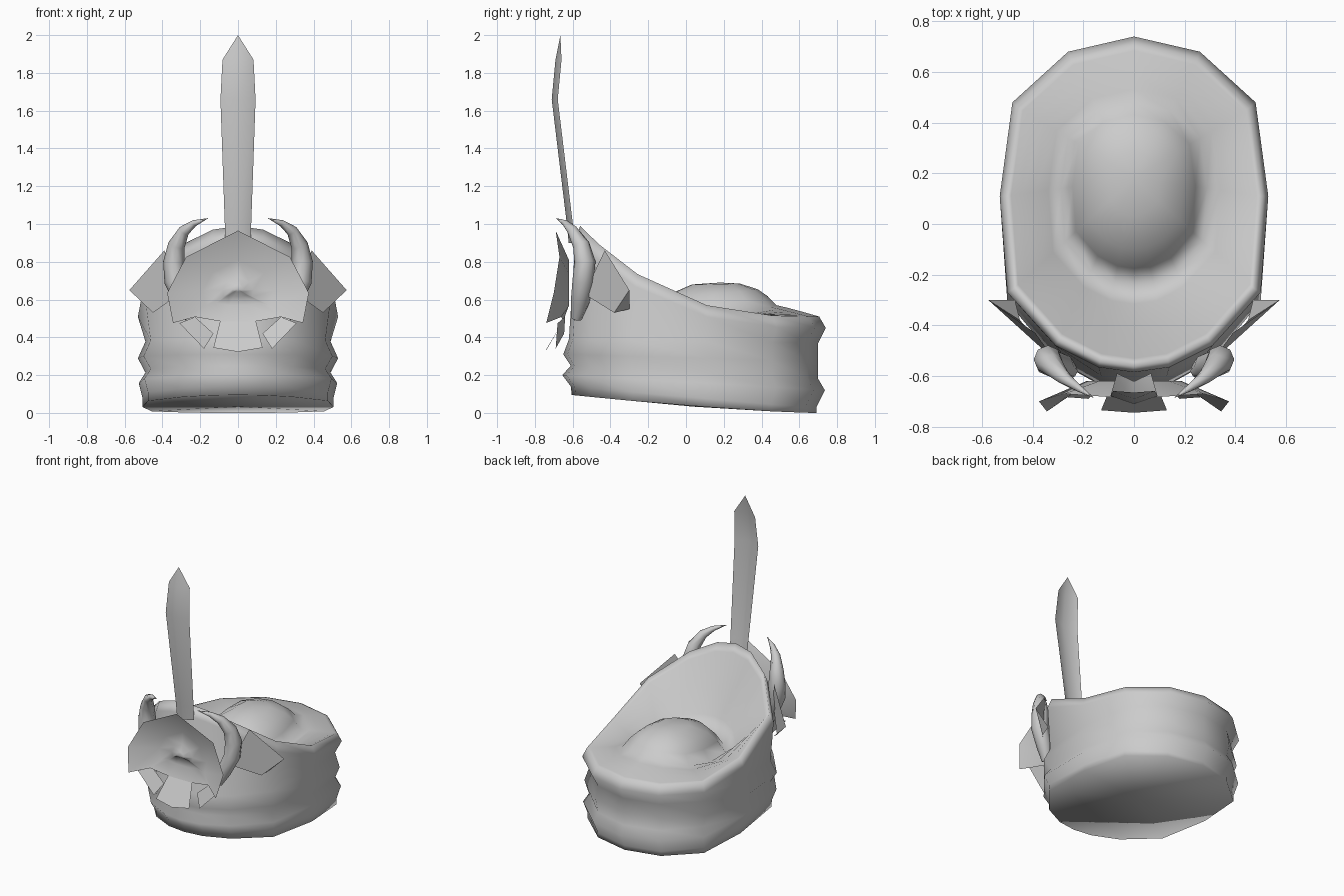
import bpy, bmesh, math
from mathutils import Vector

if "Cube" in bpy.data.objects:
    bpy.data.objects.remove(bpy.data.objects["Cube"])

grey = bpy.data.materials.new("light_grey")
grey.diffuse_color = (0.6, 0.6, 0.6, 1)
grey.use_nodes = True
grey.node_tree.nodes["Principled BSDF"].inputs["Base Color"].default_value = grey.diffuse_color


def make(name, verts, faces, smooth=50, mirror=False):
    me = bpy.data.meshes.new(name)
    me.from_pydata([tuple(v) for v in verts], [], faces)
    bm = bmesh.new()
    bm.from_mesh(me)
    bmesh.ops.remove_doubles(bm, verts=bm.verts, dist=0.0005)
    bmesh.ops.recalc_face_normals(bm, faces=bm.faces)
    if mirror:
        dup = bmesh.ops.duplicate(bm, geom=bm.verts[:] + bm.edges[:] + bm.faces[:])["geom"]
        for v in dup:
            if isinstance(v, bmesh.types.BMVert):
                v.co.x *= -1
        bmesh.ops.reverse_faces(bm, faces=[f for f in dup if isinstance(f, bmesh.types.BMFace)])
    bm.to_mesh(me)
    bm.free()
    if smooth:
        for p in me.polygons:
            p.use_smooth = True
        me.set_sharp_from_angle(angle=math.radians(smooth))
    me.materials.append(grey)
    ob = bpy.data.objects.new(name, me)
    bpy.context.collection.objects.link(ob)
    return ob


def loft(rings, closed=True):
    n = len(rings[0])
    verts = [p for r in rings for p in r]
    faces = []
    for i in range(len(rings) - 1):
        for j in range(n if closed else n - 1):
            k = (j + 1) % n
            faces.append((i * n + j, i * n + k, (i + 1) * n + k, (i + 1) * n + j))
    return verts, faces


# plan outline of the band, right half from back to front, then mirrored
half = [(0, 0.74), (0.26, 0.68), (0.48, 0.48), (0.53, 0.11),
        (0.50, -0.27), (0.31, -0.48), (0.14, -0.565), (0, -0.585)]
outline = half + [(-x, y) for x, y in half[-2:0:-1]]


def band_ring(zb, zf, yb, yf, w, p):
    pts = []
    for x, y in outline:
        k = (yb - 0.11) / 0.63 if y > 0.11 else (0.11 - yf) / 0.695
        f = ((0.74 - y) / 1.325) ** p
        pts.append((x * w / 0.53, 0.11 + (y - 0.11) * k, zb + (zf - zb) * f))
    return pts


# folded band: back height, front height, back y, front y, half width, slope power
rows = [(0.00, 0.095, 0.69, -0.605, 0.505, 1.5), (0.03, 0.14, 0.69, -0.61, 0.505, 1.2),
        (0.12, 0.20, 0.735, -0.655, 0.525, 1), (0.18, 0.25, 0.70, -0.61, 0.49, 1),
        (0.27, 0.31, 0.70, -0.65, 0.53, 1), (0.37, 0.39, 0.70, -0.62, 0.49, 1.3),
        (0.45, 0.92, 0.74, -0.585, 0.53, 2.8), (0.51, 0.99, 0.705, -0.56, 0.505, 2.8)]
rings = [band_ring(*r) for r in rows]

# flat floor fanned from one centre point
floor_ring = [(0, 0.04, 0.033)] * len(outline)

# inner cap joined to the rim: a broad dome with a valley in front of it
rim = [Vector(p) for p in rings[-1]]
hub = Vector((0, 0.18, 0))
valley = 0.57
cap = []
for s in (0.96, 0.88, 0.78, 0.67, 0.57, 0.48, 0.38, 0.2, 0):
    ring = []
    for r in rim:
        q = hub + (r - hub) * s
        g = (r.y + 0.56) / 1.265
        low = 0.46 + 0.11 * g * g
        z = 0.69 - (0.69 - low) * min(s / valley, 1) ** 3
        if s > valley:
            z += (r.z - z) * ((s - valley) / (1 - valley)) ** 1.1
        ring.append((q.x, q.y, z))
    cap.append(ring)
make("folded_band", *loft([floor_ring] + rings + cap), smooth=180)

# tall crest blade, ridged along the middle
blade = []
for z, w, y in ((0.90, 0.068, -0.605), (1.0, 0.07, -0.615), (1.66, 0.093, -0.695),
                (1.87, 0.082, -0.675), (2.0, 0.0, -0.665)):
    d = 0.016 if w else 0
    blade.append([(-w, y + d, z), (0, y - d, z), (w, y + d, z)])
make("crest_blade", *loft(blade, False), smooth=60)

# dished front plate with a raised boss
side = [(0, -0.69, 0.965), (0.275, -0.67, 0.825), (0.375, -0.70, 0.635),
        (0.344, -0.74, 0.476), (0.228, -0.66, 0.508), (0.095, -0.65, 0.485)]
edge = side + [(-x, y, z) for x, y, z in side[:0:-1]]
dish = [edge]
for s, y in ((0.5, -0.62), (0.22, -0.625), (0.08, -0.65), (0, -0.655)):
    dish.append([(x * s, y, 0.655 + (z - 0.655) * s) for x, _, z in edge])
make("front_plate", *loft(dish), smooth=180)

# hanging tabs under the plate
make("centre_tab", [(-0.095, -0.65, 0.485), (0.095, -0.65, 0.485), (0.13, -0.735, 0.345),
                    (0, -0.745, 0.323), (-0.13, -0.735, 0.345)], [(0, 1, 2, 3, 4)], 0)
make("side_tabs", [(0.228, -0.64, 0.508), (0.13, -0.645, 0.42), (0.18, -0.69, 0.34),
                   (0.31, -0.68, 0.475)], [(0, 1, 2, 3)], 0, True)

# folded plates at the temples
make("temple_plates", [(0.575, -0.30, 0.65), (0.39, -0.43, 0.86), (0.31, -0.54, 0.63),
                       (0.45, -0.38, 0.53), (0.47, -0.30, 0.55)],
     [(0, 1, 2, 3), (0, 3, 4)], 0, True)

# curved horns, swept as tapering rings
path = [(0.25, -0.58, 0.50, 0.03), (0.285, -0.56, 0.59, 0.05),
        (0.335, -0.545, 0.70, 0.056), (0.34, -0.535, 0.80, 0.056),
        (0.325, -0.555, 0.89, 0.045), (0.285, -0.60, 0.965, 0.03),
        (0.23, -0.64, 1.005, 0.017), (0.16, -0.685, 1.03, 0.001)]
horn = []
for i, (x, y, z, r) in enumerate(path):
    a, b = path[max(i - 1, 0)], path[min(i + 1, len(path) - 1)]
    t = (Vector(b[:3]) - Vector(a[:3])).normalized()
    u = t.cross(Vector((0, 1, 0))).normalized()
    v = t.cross(u)
    horn.append([Vector((x, y, z)) + r * (u * math.cos(k * math.pi / 4) + v * math.sin(k * math.pi / 4))
                 for k in range(8)])
make("horns", *loft(horn), smooth=70, mirror=True)
